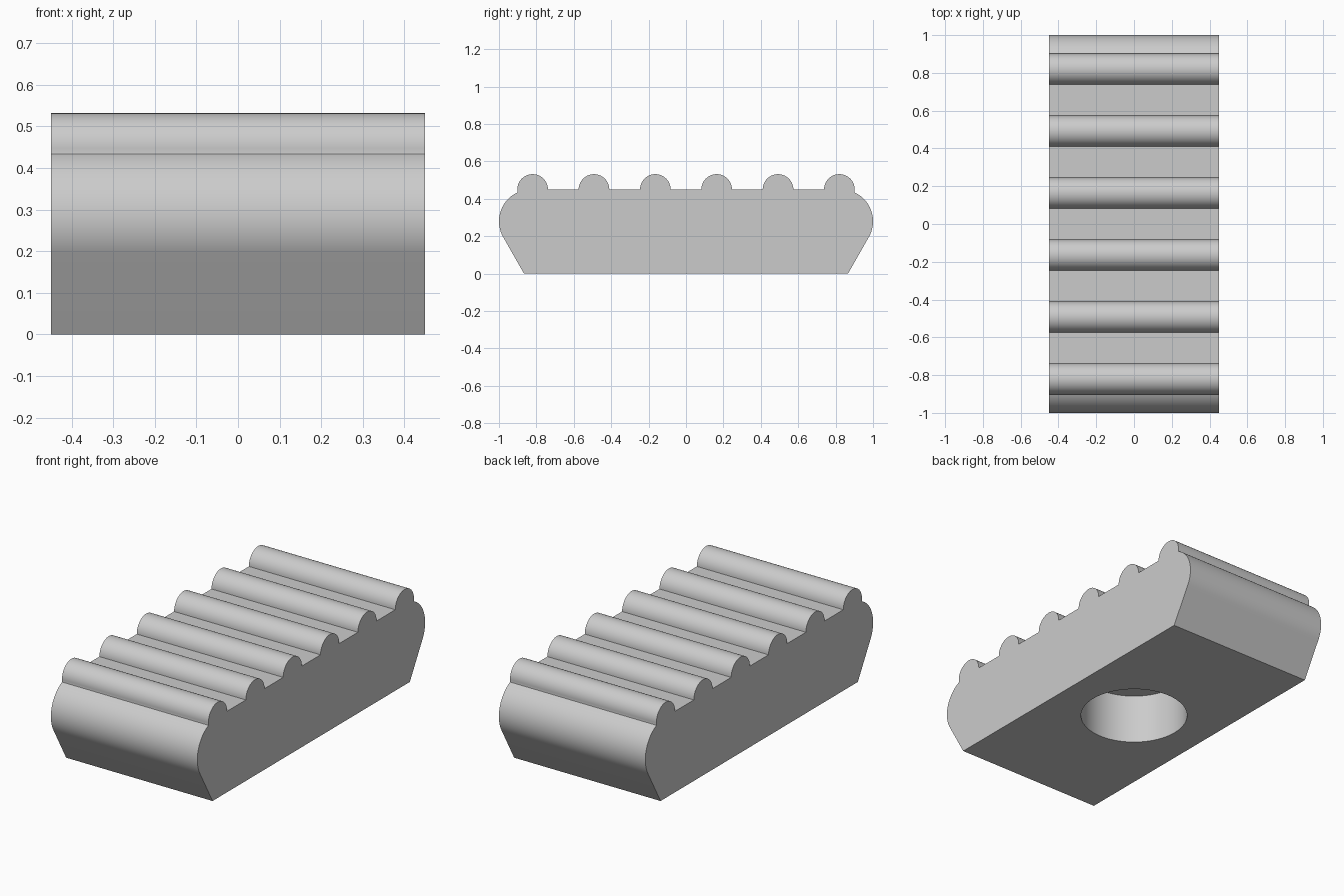
import bpy, bmesh
from math import cos, sin, radians

cube = bpy.data.objects.get("Cube")
if cube:
    bpy.data.objects.remove(cube, do_unlink=True)

HALF_WIDTH = 0.45
DECK = 0.45
RIB_RADIUS = 0.082
RIB_SPACING = 0.328

grey = bpy.data.materials.new("light_grey")
grey.use_nodes = True
grey.diffuse_color = (0.6, 0.6, 0.6, 1)
grey.node_tree.nodes["Principled BSDF"].inputs["Base Color"].default_value = (0.6, 0.6, 0.6, 1)


def arc(cy, cz, radius, start, end, steps):
    """Points on an arc, angles in degrees."""
    angles = [radians(start + (end - start) * i / steps) for i in range(steps + 1)]
    return [(cy + radius * cos(a), cz + radius * sin(a)) for a in angles]


# Half profile: sloped foot, rounded end, then three round ribs
half = [(0.866, 0)]
half += arc(0.83, 0.28, 0.17, -30, 65, 24)
for i in (2, 1, 0):
    outer = -8 if i == 2 else 0
    half += arc(RIB_SPACING * (i + 0.5), DECK, RIB_RADIUS, outer, 180, 28)
profile = half + [(-y, z) for y, z in reversed(half)]

# Extrude the profile across the width
bm = bmesh.new()
face = bm.faces.new([bm.verts.new((-HALF_WIDTH, y, z)) for y, z in profile])
extruded = bmesh.ops.extrude_face_region(bm, geom=[face])
moved = [v for v in extruded["geom"] if isinstance(v, bmesh.types.BMVert)]
bmesh.ops.translate(bm, verts=moved, vec=(2 * HALF_WIDTH, 0, 0))
bmesh.ops.recalc_face_normals(bm, faces=bm.faces)
mesh = bpy.data.meshes.new("ribbed_block")
bm.to_mesh(mesh)
bm.free()
block = bpy.data.objects.new("ribbed_block", mesh)
bpy.context.collection.objects.link(block)
mesh.materials.append(grey)

# Blind round socket in the underside
bpy.ops.mesh.primitive_cylinder_add(vertices=64, radius=0.28, depth=0.56, location=(0, 0, 0))
cutter = bpy.context.object
cutter.name = "socket_cutter"
cutter.hide_render = True
cutter.data.materials.append(grey)
cut = block.modifiers.new("socket", "BOOLEAN")
cut.operation = "DIFFERENCE"
cut.solver = "EXACT"
cut.object = cutter

bpy.ops.object.select_all(action="DESELECT")
block.select_set(True)
bpy.context.view_layer.objects.active = block
bpy.ops.object.modifier_apply(modifier=cut.name)
bpy.data.objects.remove(cutter, do_unlink=True)
bpy.ops.object.shade_smooth_by_angle(angle=radians(30))
